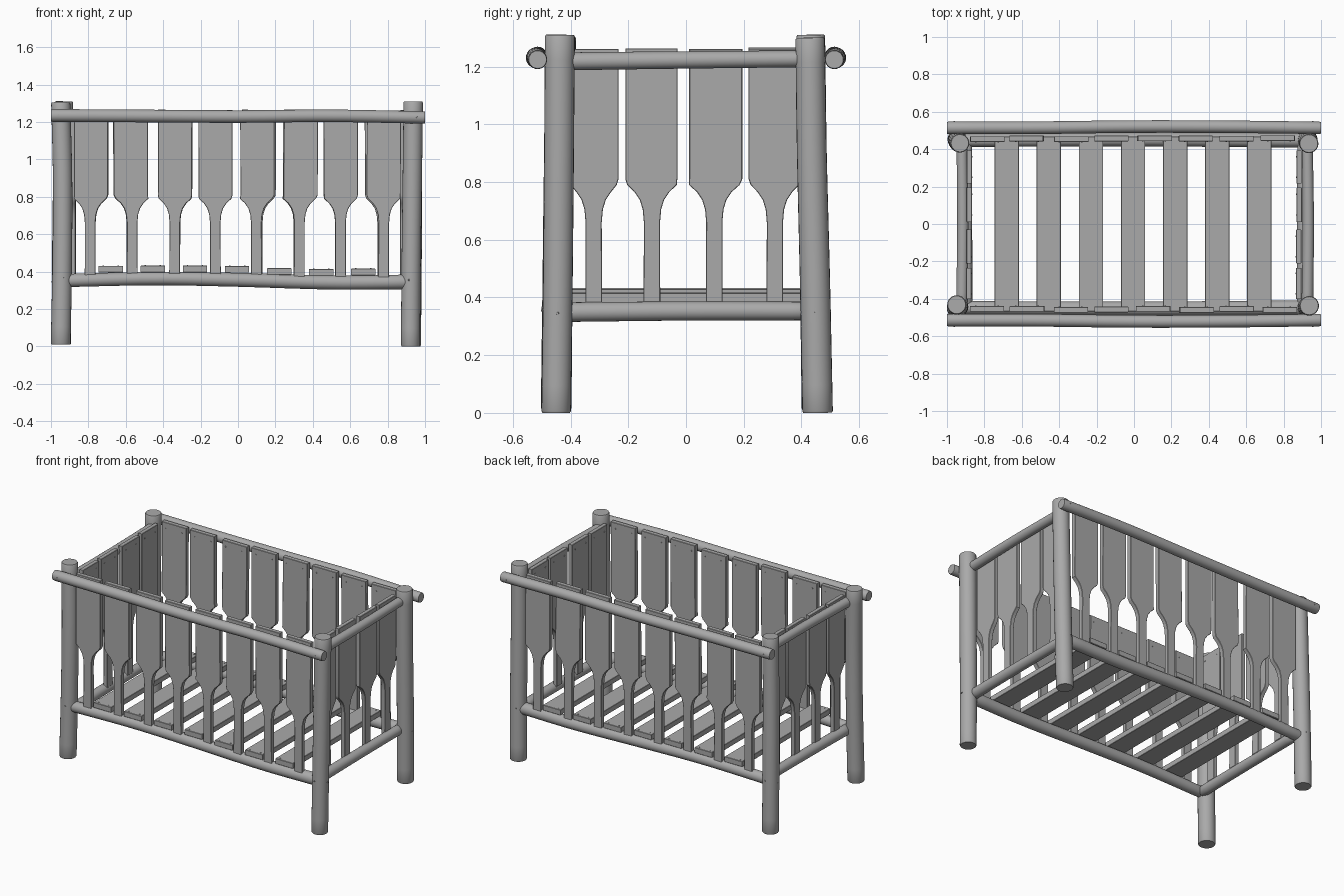
import bpy, bmesh, math, random
from mathutils import Vector, Matrix

if "Cube" in bpy.data.objects:
    bpy.data.objects.remove(bpy.data.objects["Cube"])

random.seed(4)

# Dark grey weathered timber
timber = bpy.data.materials.new("timber")
timber.diffuse_color = (.4, .4, .4, 1)
timber.use_nodes = True
timber.node_tree.nodes["Principled BSDF"].inputs["Base Color"].default_value = timber.diffuse_color

def finish(bm, name, smooth=False):
    bmesh.ops.recalc_face_normals(bm, faces=bm.faces)
    me = bpy.data.meshes.new(name)
    bm.to_mesh(me)
    bm.free()
    me.materials.append(timber)
    ob = bpy.data.objects.new(name, me)
    bpy.context.collection.objects.link(ob)
    if smooth:
        bpy.context.view_layer.objects.active = ob
        ob.select_set(True)
        bpy.ops.object.shade_smooth_by_angle(angle=math.radians(40))
        ob.select_set(False)
    return ob

def sample(pts, t):
    """Smooth point on a Catmull-Rom path, t from 0 to 1."""
    n = len(pts) - 1
    i = min(int(t * n), n - 1)
    u = t * n - i
    p1, p2 = pts[i], pts[i + 1]
    p0 = pts[i - 1] if i else p1 * 2 - p2
    p3 = pts[i + 2] if i + 2 <= n else p2 * 2 - p1
    return 0.5 * (2 * p1 + (p2 - p0) * u + (2 * p0 - 5 * p1 + 4 * p2 - p3) * u * u
                  + (3 * p1 - p0 - 3 * p2 + p3) * u ** 3)

def log(name, path, r0, r1, sides=24, steps=14):
    """Slightly crooked round pole with softened ends."""
    pts = [Vector(p) for p in path]
    axis = (pts[-1] - pts[0]).normalized()
    a = axis.orthogonal().normalized()
    b = axis.cross(a)
    stations = [(0, .93), (.005, 1)] + [(i / steps, 1) for i in range(1, steps)] + [(.995, 1), (1, .93)]
    bm = bmesh.new()
    rings = []
    for t, k in stations:
        c = sample(pts, t)
        r = (r0 + (r1 - r0) * t) * k
        rings.append([bm.verts.new(c + r * (a * math.cos(q) + b * math.sin(q)))
                      for q in (2 * math.pi * j / sides for j in range(sides))])
    for ra, rb in zip(rings, rings[1:]):
        for j in range(sides):
            k = (j + 1) % sides
            bm.faces.new((ra[j], ra[k], rb[k], rb[j]))
    bm.faces.new(rings[0][::-1])
    bm.faces.new(rings[-1])
    return finish(bm, name, True)

def board(name, outline, thick, mat):
    """Extrude a flat outline (local x, z) to a board centred on local y."""
    bm = bmesh.new()
    f = bm.faces.new([bm.verts.new((x, -thick / 2, z)) for x, z in outline])
    ext = bmesh.ops.extrude_face_region(bm, geom=[f])
    bmesh.ops.translate(bm, vec=(0, thick, 0),
                        verts=[v for v in ext['geom'] if isinstance(v, bmesh.types.BMVert)])
    rims = [e for e in bm.edges if abs(e.verts[0].co.y - e.verts[1].co.y) < 1e-6]
    bmesh.ops.bevel(bm, geom=rims, offset=.002, segments=1, affect='EDGES')
    bm.transform(mat)
    return finish(bm, name, True)

def nail(name, pos, axis):
    bm = bmesh.new()
    bmesh.ops.create_cone(bm, cap_ends=True, segments=10, radius1=.005, radius2=.004, depth=.006)
    bm.transform(Matrix.Translation(pos) @ Vector(axis).to_track_quat('Z', 'Y').to_matrix().to_4x4())
    return finish(bm, name)

def paddle(w, nx, top):
    """Paddle-shaped outline: wide blade above, narrow neck (offset nx) below."""
    h = w / 2
    side = [(.029, .37), (.028, .66), (.032, .705), (.042, .738), (.060, .765), (h - .004, .79), (h, .81)]
    right = [(x + nx * (z < .8), z) for x, z in side] + [(h, top)]
    left = [(-x + nx * (z < .8), z) for x, z in side] + [(-h, top)]
    return right + left[::-1]

# Corner posts
log("post_front_left", [(-.948, -.45, .01), (-.94, -.445, .45), (-.938, -.44, .9), (-.948, -.432, 1.305)], .053, .051)
log("post_back_left", [(-.945, .453, .01), (-.943, .446, .45), (-.938, .437, .9), (-.931, .432, 1.31)], .052, .05)
log("post_front_right", [(.922, -.45, 0), (.926, -.444, .45), (.932, -.44, .9), (.937, -.437, 1.31)], .051, .052)
log("post_back_right", [(.925, .456, 0), (.93, .447, .45), (.932, .436, .9), (.935, .43, 1.3)], .053, .051)

# Long top and bottom rails
for s, side in ((-1, "front"), (1, "back")):
    log(f"top_rail_{side}", [(-1, s * .514, 1.235), (-.5, s * .515, 1.232), (0, s * .521, 1.229),
                             (.5, s * .52, 1.233), (1, s * .514, 1.224)], .034, .033)
    log(f"bottom_rail_{side}", [(-.93, s * .447, .352), (-.45, s * .45, .363), (0, s * .452, .356),
                                (.5, s * .45, .342), (.92, s * .447, .345)], .035, .039)

# End rails
for s, side, xr in ((-1, "left", -.92), (1, "right", .927)):
    log(f"end_top_rail_{side}", [(xr, -.43, 1.218), (xr + .005, 0, 1.223), (xr, .43, 1.227)], .031, .029)
    xb = xr - s * .022
    log(f"end_bottom_rail_{side}", [(xb, -.43, .349), (xb, 0, .353), (xb, .43, .353)], .034, .032)

# Paddle boards on the long sides
centres = [-.785, -.572, -.34, -.118, .107, .332, .552, .775]
necks = [-.79, -.565, -.34, -.12, .10, .326, .55, .777]
for s, side in ((-1, "front"), (1, "back")):
    for i, (c, n) in enumerate(zip(centres, necks)):
        top = 1.262 + random.uniform(-.006, .004)
        y = s * (.457 + random.uniform(-.004, .004))
        tilt = Matrix.Rotation(random.uniform(-.006, .006), 4, 'Y')
        board(f"{side}_board_{i + 1}", paddle(.182, n - c, top), .03, Matrix.Translation((c, y, 0)) @ tilt)
        for dx in (-.06, .06):
            nail(f"{side}_board_nail", (c + dx, y - s * .0145, top - .04), (0, -s, 0))

# Paddle boards on the short ends
for s, side in ((-1, "left"), (1, "right")):
    for i, (c, w, n) in enumerate(((-.318, .168, -.32), (-.12, .18, -.118), (.103, .184, .098), (.305, .176, .308))):
        top = 1.263 + random.uniform(-.006, .003)
        x = s * (.882 + random.uniform(-.003, .003))
        mat = Matrix.Translation((x, c, 0)) @ Matrix.Rotation(math.pi / 2, 4, 'Z')
        board(f"{side}_board_{i + 1}", paddle(w, n - c, top), .028, mat)
        for dy in (-.055, .055):
            nail(f"{side}_board_nail", (x - s * .0135, c + dy, top - .04), (-s, 0, 0))

# Base slats laid across the long rails
for i, z in enumerate((.413, .414, .414, .412, .400, .396, .398)):
    x = -.68 + .225 * i
    mat = Matrix.Translation((x, 0, z)) @ Matrix.Rotation(math.pi / 2, 4, 'X')
    board(f"base_slat_{i + 1}", [(-.065, -.468), (.065, -.468), (.065, .468), (-.065, .468)], .036, mat)
    for y in (-.45, .45):
        for dx in (-.04, .04):
            nail("slat_nail", (x + dx, y, z + .017), (0, 0, 1))

# Nails holding the rails
for s in (-1, 1):
    for x, y, z in ((-.96, .547, 1.236), (.955, .547, 1.226), (-.935, .498, .365), (.915, .499, .355)):
        nail("rail_nail", (x, s * y, z), (0, s, 0))
    nail("end_rail_nail", (s * (.985 if s < 0 else .977), -.445, .345), (s, 0, 0))
    nail("end_rail_nail", (s * (.993 if s < 0 else .979), .447, .345), (s, 0, 0))
